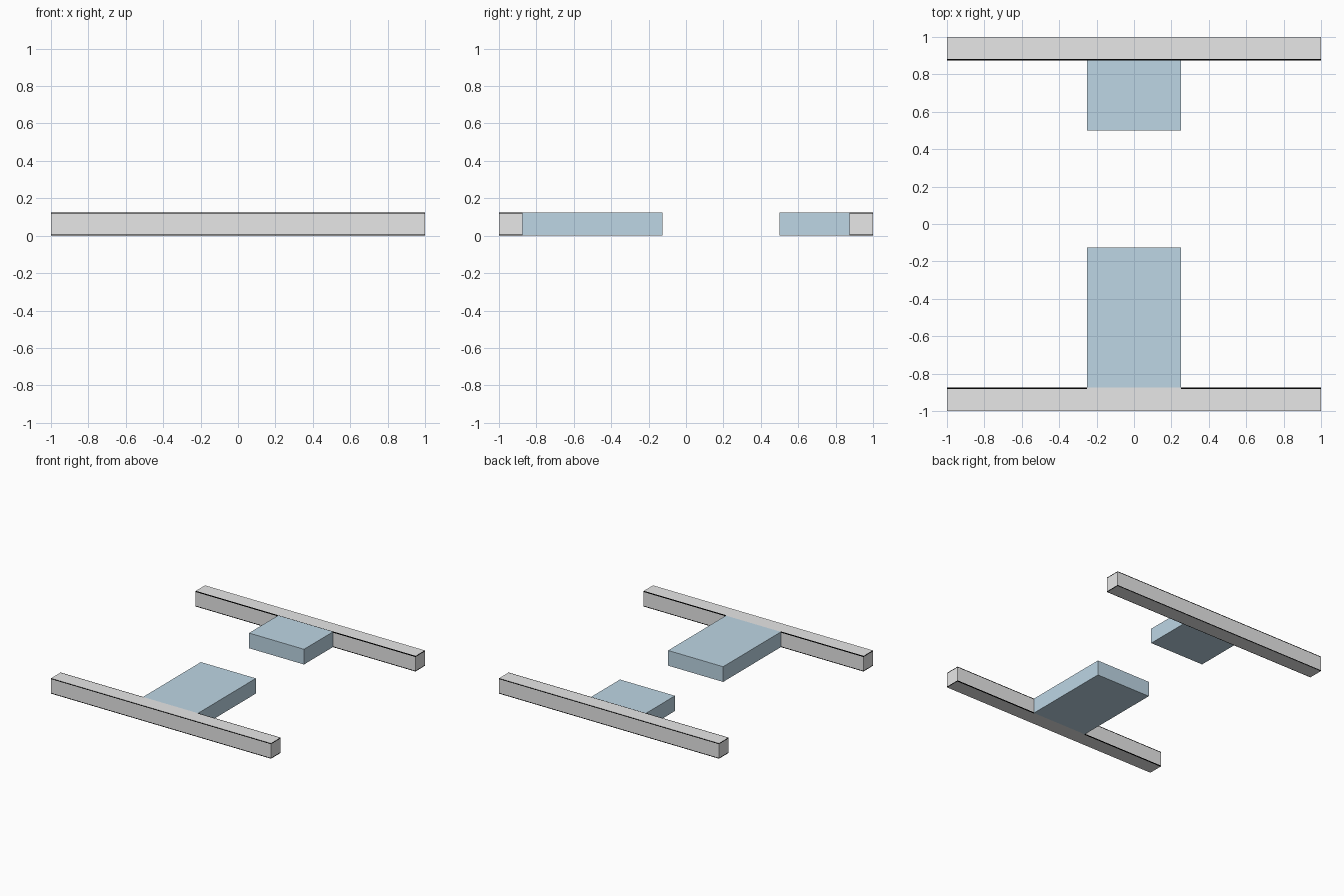
import bpy
import bmesh

if "Cube" in bpy.data.objects:
    bpy.data.objects.remove(bpy.data.objects["Cube"])


def material(name, rgb):
    m = bpy.data.materials.new(name)
    m.diffuse_color = (*rgb, 1.0)
    m.use_nodes = True
    m.node_tree.nodes["Principled BSDF"].inputs["Base Color"].default_value = m.diffuse_color
    return m


grey = material("light_grey", (0.80, 0.80, 0.80))
blue = material("pale_blue", (0.51, 0.67, 0.78))
black = material("black", (0.0, 0.0, 0.0))

THICK = 0.125
TRIM = 0.006    # width of the thin dark edge lines


def slab(name, width, y0, y1, mat):
    """Flat box centred on x, standing on z = 0, spanning y0..y1."""
    bpy.ops.mesh.primitive_cube_add(size=1, location=(0, (y0 + y1) / 2, THICK / 2))
    ob = bpy.context.object
    ob.name = name
    ob.scale = (width, y1 - y0, THICK)
    bpy.ops.object.transform_apply(location=True, rotation=False, scale=True)
    ob.data.materials.append(mat)
    return ob


def trim_bar(ob, side, gap):
    """Cut thin dark lines along the bar: top and bottom of its sides, inner edge of its top."""
    ob.data.materials.append(black)
    inner = side * (0.875 + TRIM)
    bm = bmesh.new()
    bm.from_mesh(ob.data)
    for co, no in (((0, 0, TRIM), (0, 0, 1)), ((0, 0, THICK - TRIM), (0, 0, 1)),
                   ((0, inner, 0), (0, 1, 0)), ((-0.25, 0, 0), (1, 0, 0)), ((0.25, 0, 0), (1, 0, 0))):
        bmesh.ops.bisect_plane(bm, geom=bm.verts[:] + bm.edges[:] + bm.faces[:],
                               plane_co=co, plane_no=no)
    for f in bm.faces:
        c = f.calc_center_median()
        if abs(f.normal.z) > 0.5:
            dark = abs(c.y) < abs(inner) and not (gap and abs(c.x) < 0.25)
        else:
            dark = c.z < TRIM or c.z > THICK - TRIM
        f.material_index = int(dark)
    bm.to_mesh(ob.data)
    bm.free()


# Long edge bars
trim_bar(slab("front_bar", 2.0, -1.0, -0.875, grey), -1, True)
trim_bar(slab("back_bar", 2.0, 0.875, 1.0, grey), 1, False)

# Plates reaching inwards from the bars
slab("front_plate", 0.5, -0.875, -0.125, blue)
slab("back_plate", 0.5, 0.5, 0.875, blue)
